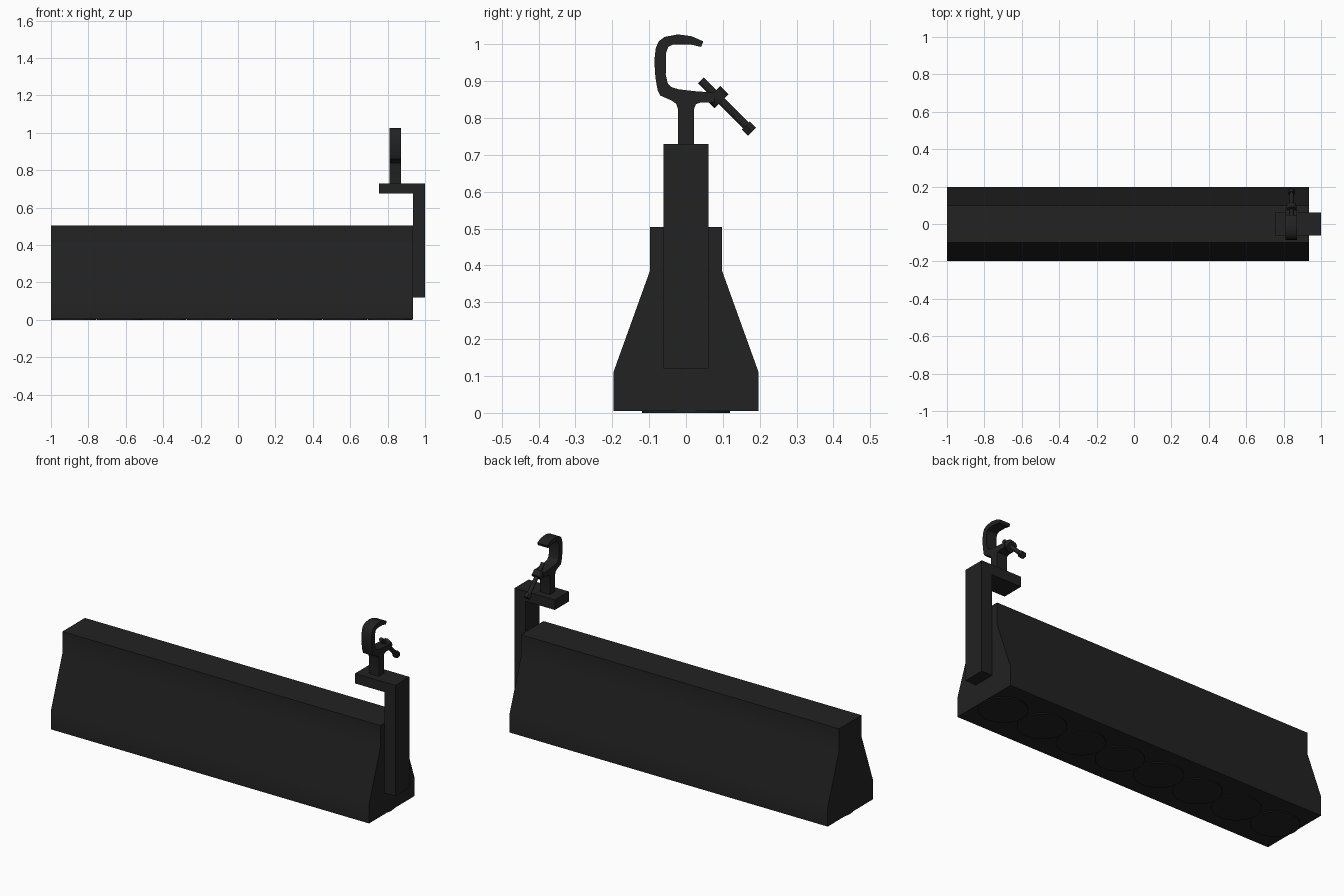
import bpy, bmesh, math
from mathutils import Vector, Matrix

cube = bpy.data.objects.get("Cube")
if cube:
    bpy.data.objects.remove(cube, do_unlink=True)


def material(name, rgb):
    mat = bpy.data.materials.new(name)
    mat.use_nodes = True
    mat.diffuse_color = (*rgb, 1)
    mat.node_tree.nodes["Principled BSDF"].inputs["Base Color"].default_value = (*rgb, 1)
    return mat


BLACK = material("matte_black", (0.016, 0.016, 0.016))


def finish(name, bm):
    bmesh.ops.recalc_face_normals(bm, faces=bm.faces)
    mesh = bpy.data.meshes.new(name)
    bm.to_mesh(mesh)
    bm.free()
    mesh.materials.append(BLACK)
    obj = bpy.data.objects.new(name, mesh)
    bpy.context.collection.objects.link(obj)
    bpy.ops.object.select_all(action='DESELECT')
    obj.select_set(True)
    bpy.context.view_layer.objects.active = obj
    bpy.ops.object.shade_smooth_by_angle(angle=math.radians(30))
    return obj


def extrude_profile(name, points, axis, start, end):
    """Extrude a 2D outline along x (points are y, z) or y (points are x, z)."""
    bm = bmesh.new()
    place = (lambda p: (start, *p)) if axis == "x" else (lambda p: (p[0], start, p[1]))
    face = bm.faces.new([bm.verts.new(place(p)) for p in points])
    new = bmesh.ops.extrude_face_region(bm, geom=[face])["geom"]
    shift = Vector((end - start, 0, 0) if axis == "x" else (0, end - start, 0))
    bmesh.ops.translate(bm, vec=shift, verts=[g for g in new if isinstance(g, bmesh.types.BMVert)])
    return finish(name, bm)


def cylinder(name, center, direction, radius, depth, sides):
    bm = bmesh.new()
    turn = Vector(direction).to_track_quat('Z', 'X').to_matrix().to_4x4()
    bmesh.ops.create_cone(bm, cap_ends=True, segments=sides, radius1=radius, radius2=radius,
                          depth=depth, matrix=Matrix.Translation(center) @ turn)
    return finish(name, bm)


# Long housing with flared lower sides
half = [(0.197, 0.005), (0.197, 0.11), (0.098, 0.385), (0.098, 0.505)]
extrude_profile("housing", half + [(-y, z) for y, z in reversed(half)], "x", -1, 0.935)

# Row of round lenses under the housing
pitch = 1.935 / 8
for i in range(8):
    cylinder(f"lens_{i + 1}", (-1 + pitch * (i + 0.5), 0, 0.004), (0, 0, 1), 0.12, 0.008, 32)

# End bracket with its top shelf
extrude_profile("bracket", [(0.935, 0.12), (1, 0.12), (1, 0.73), (0.755, 0.73),
                            (0.755, 0.675), (0.935, 0.675)], "y", -0.061, 0.061)

# Hook clamp standing on the shelf
hook = [(-0.022, 0.73), (-0.022, 0.825), (-0.027, 0.839), (-0.04, 0.848), (-0.07, 0.861),
        (-0.077, 0.875), (-0.083, 0.91), (-0.086, 0.955), (-0.082, 0.99), (-0.074, 1.008),
        (-0.058, 1.02), (-0.022, 1.027), (0.015, 1.022), (0.047, 1.008), (0.041, 0.993),
        (0.01, 1.0), (-0.035, 1.0), (-0.048, 0.993), (-0.054, 0.977), (-0.055, 0.918),
        (-0.05, 0.895), (-0.04, 0.884), (-0.02, 0.878), (0.022, 0.873), (0.078, 0.869),
        (0.078, 0.842), (0.04, 0.842), (0.027, 0.838), (0.022, 0.825), (0.022, 0.73)]
extrude_profile("hook_clamp", hook, "x", 0.811, 0.872)

# Slanted tightening screw
axis = Vector((0, 1, -1)).normalized()
tip, tail = Vector((0.842, 0.04, 0.902)), Vector((0.842, 0.178, 0.764))
cylinder("clamp_screw", (tip + tail) / 2, axis, 0.011, (tail - tip).length, 16)
cylinder("screw_head", tail - axis * 0.01, axis, 0.018, 0.024, 6)
cylinder("screw_boss", (0.842, 0.085, 0.857), axis, 0.027, 0.032, 16)
